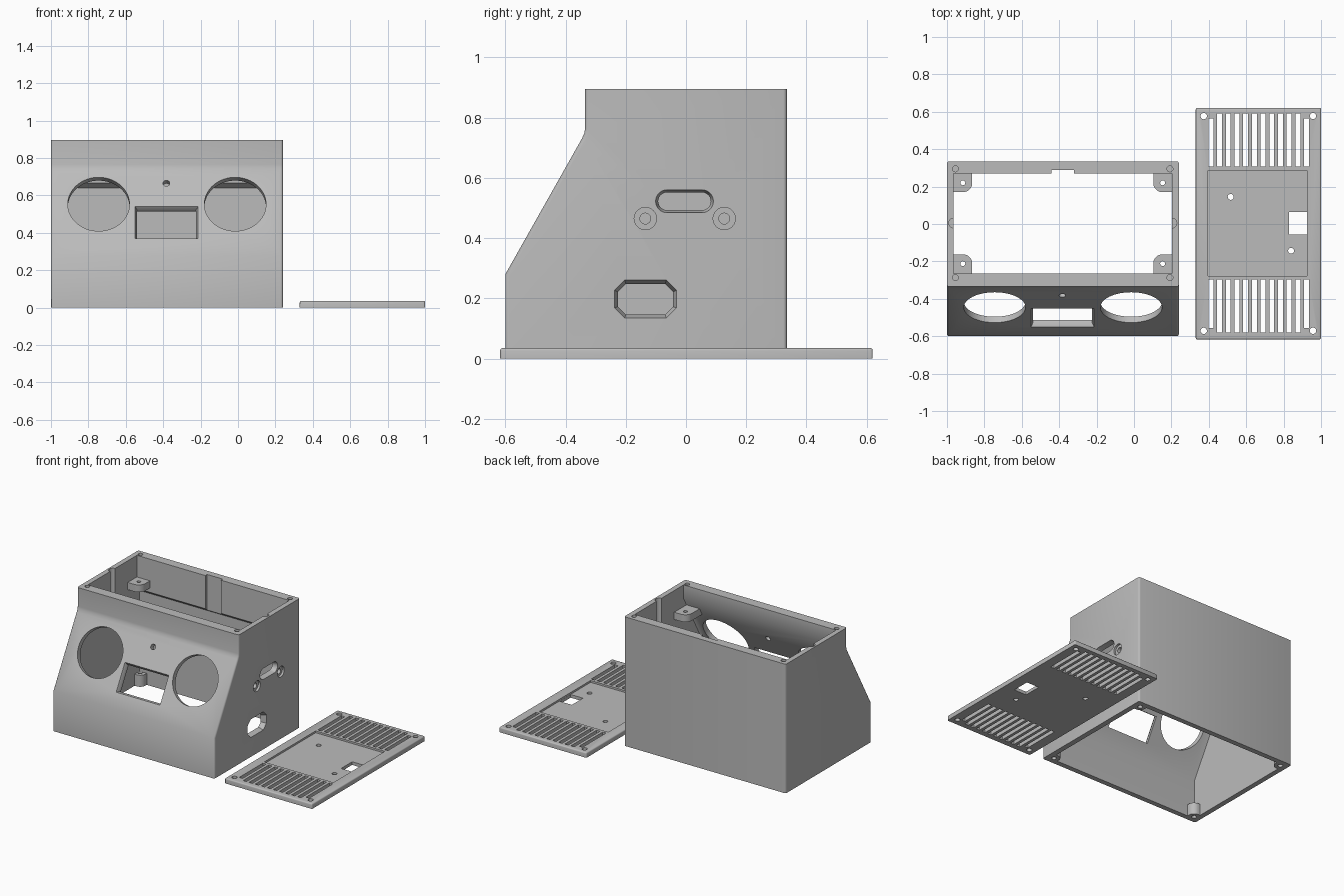
import bpy, bmesh, math
from mathutils import Matrix, Vector

if "Cube" in bpy.data.objects:
    bpy.data.objects.remove(bpy.data.objects["Cube"])

grey = bpy.data.materials.new("plastic grey")
grey.diffuse_color = (0.5, 0.5, 0.5, 1)
grey.use_nodes = True
grey.node_tree.nodes["Principled BSDF"].inputs["Base Color"].default_value = grey.diffuse_color

# local (u, v, w) -> world frames
XY = Matrix.Identity(4)
YZ = Matrix(((0, 0, 1, 0), (1, 0, 0, 0), (0, 1, 0, 0), (0, 0, 0, 1)))
SLOPE_DIR = Vector((0, 0.254, 0.45)).normalized()
SLOPE_NRM = Vector((0, -SLOPE_DIR.z, SLOPE_DIR.y))


def slope_frame(x, z):
    """Frame on the sloped panel: u = x, v = up the slope, w = outward."""
    o = Vector((x, -0.6 + (z - 0.28) * 0.254 / 0.45, z))
    m = Matrix((Vector((1, 0, 0)), SLOPE_DIR, SLOPE_NRM)).transposed().to_4x4()
    return Matrix.Translation(o) @ m


def loft(name, pts, w0, w1, frame=XY, end=None, bevel=None, width=0.012):
    """Solid between outline pts at w0 and outline end (or pts) at w1."""
    end = end or pts
    bm = bmesh.new()
    a = [bm.verts.new(frame @ Vector((u, v, w0))) for u, v in pts]
    b = [bm.verts.new(frame @ Vector((u, v, w1))) for u, v in end]
    n = len(pts)
    bm.faces.new(a)
    bm.faces.new(b)
    for i in range(n):
        j = (i + 1) % n
        bm.faces.new((a[i], a[j], b[j], b[i]))
    bmesh.ops.recalc_face_normals(bm, faces=bm.faces)
    if bevel:
        bmesh.ops.bevel(bm, geom=[e for e in bm.edges if bevel(e)], offset=width,
                        segments=3, profile=0.5, affect='EDGES')
    me = bpy.data.meshes.new(name)
    bm.to_mesh(me)
    bm.free()
    ob = bpy.data.objects.new(name, me)
    bpy.context.collection.objects.link(ob)
    me.materials.append(grey)
    return ob


def rect(u0, u1, v0, v1):
    return [(u0, v0), (u1, v0), (u1, v1), (u0, v1)]


def circle(u, v, r, n=32):
    return [(u + r * math.cos(2 * math.pi * i / n), v + r * math.sin(2 * math.pi * i / n))
            for i in range(n)]


def pill(u, v, half, r, n=12):
    """Horizontal stadium outline."""
    return [(u + s * half + r * math.cos(t), v + r * math.sin(t))
            for s, t0 in ((1, -math.pi / 2), (-1, math.pi / 2))
            for t in (t0 + math.pi * i / n for i in range(n + 1))]


def octagon(u0, u1, v0, v1, c):
    return [(u0 + c, v0), (u1 - c, v0), (u1, v0 + c), (u1, v1 - c),
            (u1 - c, v1), (u0 + c, v1), (u0, v1 - c), (u0, v0 + c)]


def cut(target, *cutters):
    bpy.context.view_layer.objects.active = target
    for c in cutters:
        m = target.modifiers.new("cut", 'BOOLEAN')
        m.operation, m.solver, m.object = 'DIFFERENCE', 'EXACT', c
        bpy.ops.object.modifier_apply(modifier=m.name)
        bpy.data.objects.remove(c, do_unlink=True)


# --- housing shell: side profile, hollow, open top and bottom
outer = [(-0.6, 0), (0.335, 0), (0.335, 0.895), (-0.335, 0.895),
         (-0.335, 0.765), (-0.338, 0.747), (-0.346, 0.73), (-0.6, 0.28)]
inner = [(-0.565, -0.1), (0.30, -0.1), (0.30, 0.64), (0.27, 0.665), (0.27, 1),
         (-0.265, 1), (-0.265, 0.80), (-0.565, 0.269)]


def corner_edge(e):
    p, q = (v.co for v in e.verts)
    return abs(p.x - q.x) < 1e-5 and abs(p.z - q.z) > 1e-4


housing = loft("housing", outer, -1, 0.24, YZ, bevel=corner_edge)
cut(housing, loft("cavity", inner, -0.965, 0.204, YZ))

# speaker holes, indicator hole and bevelled display window in the slope
for x in (-0.745, -0.015):
    cut(housing, loft("round_hole", circle(0, 0, 0.165, 64), -0.1, 0.06, slope_frame(x, 0.553)))
cut(housing,
    loft("indicator_hole", circle(0, 0, 0.018, 24), -0.1, 0.06, slope_frame(-0.383, 0.665)),
    loft("window", rect(-0.158, 0.158, -0.088, 0.088), -0.1, 0.06, slope_frame(-0.382, 0.455)),
    loft("window_bevel", rect(-0.158, 0.158, -0.088, 0.088), -0.02, 0.002,
         slope_frame(-0.382, 0.455), rect(-0.169, 0.169, -0.099, 0.099)))

# right wall: pill slot, counterbored screw holes, tapered socket opening
cut(housing,
    loft("slot", pill(-0.005, 0.5225, 0.058, 0.026), 0.19, 0.242, YZ,
         pill(-0.005, 0.5225, 0.058, 0.0385)),
    loft("socket", octagon(-0.222, -0.047, 0.15, 0.243, 0.024), 0.19, 0.242, YZ,
         octagon(-0.238, -0.031, 0.134, 0.261, 0.034)))
for y in (-0.135, 0.127):
    cut(housing, loft("screw_hole", circle(y, 0.465, 0.018, 24), 0.19, 0.26, YZ),
        loft("counterbore", circle(y, 0.465, 0.037), 0.225, 0.26, YZ))

# rim: rear notch, side grooves and corner screw holes
cut(housing, loft("notch", rect(-0.44, -0.32, 0.25, 0.29), 0.6, 1))
for x in (-0.964, 0.203):
    cut(housing, loft("groove", circle(x, 0.005, 0.026, 24), 0.67, 1))
for x in (-0.955, 0.192):
    for y in (-0.287, 0.295):
        cut(housing, loft("rim_hole", circle(x, y, 0.016, 20), 0.83, 1))


# corner mounts: rounded tabs filled out to the walls
def mount(name, cx, cy, ex, ey, r, z0, z1, hole):
    sx, sy = (1 if ex > cx else -1), (1 if ey > cy else -1)
    arc = [(cx - sx * r * math.sin(t), cy - sy * r * math.cos(t))
           for t in (math.pi / 2 * i / 10 for i in range(11))]
    pts = [(ex, ey), (ex, cy - sy * r)] + arc + [(cx - sx * r, ey)]
    ob = loft(name, pts, z0, z1)
    cut(ob, loft("mount_hole", circle(cx, cy, hole, 20), z0 - 0.1, z1 + 0.1))
    return ob


parts = [housing]
for side, cx, ex in (("left", -0.915, -0.975), ("right", 0.153, 0.214)):
    for end, cy, ey in (("front", -0.212, -0.334), ("back", 0.22, 0.31)):
        parts.append(mount(f"upper_mount_{side}_{end}", cx, cy, ex, ey, 0.05, 0.695, 0.745, 0.013))
for side, cx, ex in (("left", -0.95, -0.985), ("right", 0.19, 0.225)):
    for end, cy, ey in (("front", -0.55, -0.585), ("back", 0.285, 0.32)):
        parts.append(mount(f"lower_mount_{side}_{end}", cx, cy, ex, ey, 0.04, 0.0, 0.08, 0.016))

# --- vented lid lying beside the housing
lid = loft("vented_lid", rect(0.33, 1.0, -0.617, 0.62), 0, 0.035, width=0.008,
           bevel=lambda e: max(v.co.z for v in e.verts) > 0.03)
cut(lid, loft("recess", rect(0.395, 0.926, -0.277, 0.287), 0.022, 0.1),
    loft("cable_hole", rect(0.83, 0.925, -0.057, 0.065), -0.1, 0.1))
for x, y in ((0.517, 0.145), (0.84, -0.143)):
    cut(lid, loft("hole", circle(x, y, 0.016, 20), -0.1, 0.1))
for x in (0.373, 0.957):
    for y in (-0.571, 0.577):
        cut(lid, loft("lid_hole", circle(x, y, 0.017, 24), -0.1, 0.1))
for i in range(12):
    x = 0.411 + 0.0465 * i
    trim = 0.025 if i in (0, 11) else 0
    for y0, y1 in ((-0.58 + trim, -0.297), (0.307, 0.59 - trim)):
        cut(lid, loft("vent", rect(x - 0.013, x + 0.013, y0, y1), -0.1, 0.1))
parts.append(lid)

# smooth rounded areas, keep crisp edges
bpy.ops.object.select_all(action='DESELECT')
for ob in parts:
    ob.select_set(True)
bpy.context.view_layer.objects.active = housing
bpy.ops.object.shade_smooth_by_angle(angle=math.radians(30))
